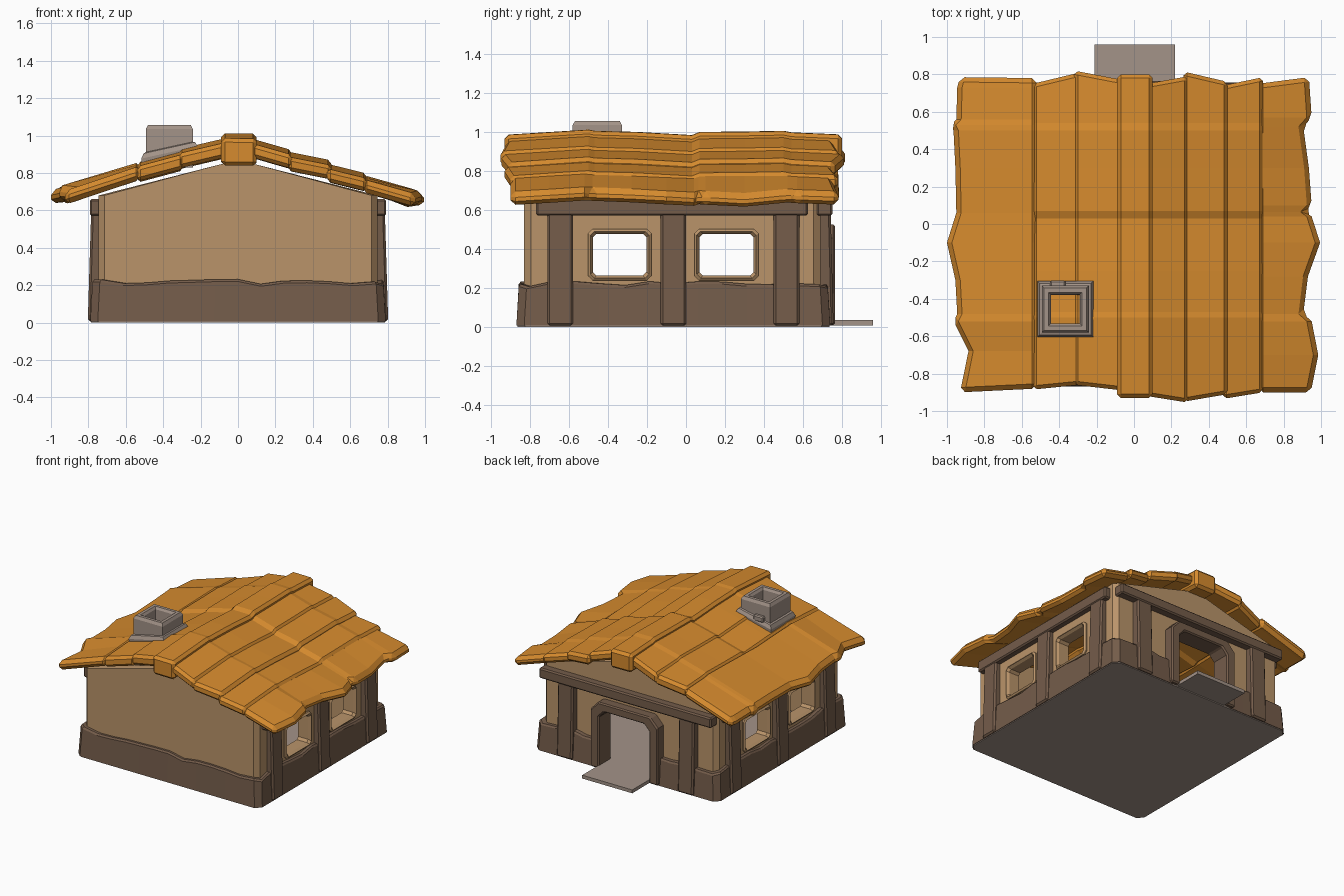
import bpy, bmesh, random
from mathutils import Vector

if "Cube" in bpy.data.objects:
    bpy.data.objects.remove(bpy.data.objects["Cube"])
random.seed(4)


def mat(name, r, g, b):
    m = bpy.data.materials.new(name)
    lin = [((c / 255 + 0.055) / 1.055) ** 2.4 for c in (r, g, b)]
    m.diffuse_color = (*lin, 1)
    m.use_nodes = True
    m.node_tree.nodes["Principled BSDF"].inputs["Base Color"].default_value = m.diffuse_color
    return m


ORANGE = mat("orange_roof", 214, 139, 46)
BROWN = mat("brown_timber", 116, 92, 74)
TAN = mat("tan_plaster", 186, 148, 106)
GREY = mat("grey_stone", 163, 147, 136)


def loft(name, sections, m, ring=False, bevel=0):
    """Skin equal-length closed loops; cap the ends or close into a ring."""
    bm = bmesh.new()
    rows = [[bm.verts.new(p) for p in s] for s in sections]
    k = len(rows[0])
    pairs = list(zip(rows, rows[1:])) + ([(rows[-1], rows[0])] if ring else [])
    for a, b in pairs:
        for i in range(k):
            j = (i + 1) % k
            bm.faces.new((a[i], a[j], b[j], b[i]))
    if not ring:
        bm.faces.new(rows[0])
        bm.faces.new(rows[-1])
    bmesh.ops.recalc_face_normals(bm, faces=bm.faces)
    me = bpy.data.meshes.new(name)
    bm.to_mesh(me)
    bm.free()
    me.materials.append(m)
    ob = bpy.data.objects.new(name, me)
    bpy.context.collection.objects.link(ob)
    if bevel:
        mod = ob.modifiers.new("bevel", 'BEVEL')
        mod.width, mod.segments = bevel, 1
        mod.limit_method, mod.angle_limit = 'ANGLE', 0.8
    return ob


def box(name, x0, x1, y0, y1, z0, z1, m, bevel=0):
    return loft(name, [[(x0, y0, z), (x1, y0, z), (x1, y1, z), (x0, y1, z)]
                       for z in (z0, z1)], m, bevel=bevel)


def interp(table, y):
    for (a, u), (b, v) in zip(table, table[1:]):
        if y <= b:
            return u + (v - u) * max(0, (y - a) / (b - a))
    return table[-1][1]


# floor slab and doorstep
C = 0.04
outline = [(-.785 + C, -.865), (.785 - C, -.865), (.785, -.865 + C), (.785, .735 - C),
           (.785 - C, .735), (-.785 + C, .735), (-.785, .735 - C), (-.785, -.865 + C)]
loft("floor_slab", [[(x, y, z) for x, y in outline] for z in (0, .03)], GREY)
box("doorstep", -.21, .22, .6, .96, .008, .034, GREY)

# plaster walls with chamfered corners, hollowed and cut for windows and door
walls = loft("walls", [[(-h, y, .012), (h, y, .012), (h, y, .68), (.08, y, .85),
                        (-.08, y, .85), (-h, y, .68)]
                       for y, h in ((-.83, .715), (-.795, .745), (.655, .745), (.69, .715))], TAN)
WINDOWS = ((-.49, -.19), (.055, .36))
cutters = [box("room_cutter", -.67, .67, -.77, .63, -.2, 1.2, TAN),
           box("door_cutter", -.24, .24, .5, .9, -.1, .48, TAN)]
cutters += [box("window_cutter", -1, 1, a, b, .25, .49, TAN) for a, b in WINDOWS]
bpy.context.view_layer.objects.active = walls
for c in cutters:
    mod = walls.modifiers.new("cut", 'BOOLEAN')
    mod.operation, mod.object, mod.solver = 'DIFFERENCE', c, 'EXACT'
    bpy.ops.object.modifier_apply(modifier=mod.name)
    bpy.data.objects.remove(c)


# window frames
def chamfer_rect(a, b, c, d, k):
    return [(a + k, c), (b - k, c), (b, c + k), (b, d - k),
            (b - k, d), (a + k, d), (a, d - k), (a, c + k)]


for s in (-1, 1):
    for a, b in WINDOWS:
        outer = chamfer_rect(a - .012, b + .012, .238, .502, .022)
        mid = chamfer_rect(a, b, .25, .49, .02)
        inner = chamfer_rect(a + .013, b - .013, .263, .477, .018)
        loft("window_frame", [[(s * .66, *o), (s * .755, *o), (s * .765, *m), (s * .745, *i),
                               (s * .66, *i)] for o, m, i in zip(outer, mid, inner)],
             TAN, ring=True)

# uneven timber skirt around the walls, open at the door
path = [(-.26, .74), (-.75, .74), (-.79, .70), (-.79, -.83), (-.75, -.87),
        (.75, -.87), (.79, -.83), (.79, .70), (.75, .74), (.26, .74)]
stations = []
for p, q in zip(path, path[1:]):
    p, q = Vector(p), Vector(q)
    n = max(1, round((q - p).length / .13))
    stations += [p.lerp(q, i / n) for i in range(n)]
stations.append(Vector(path[-1]))
skirt = []
for p in stations:
    h = .218 + random.uniform(-.014, .018)
    top = (p.x * .985, (p.y + .065) * .985 - .065)
    ins = (p.x * .91, (p.y + .065) * .91 - .065)
    skirt.append([(p.x, p.y, .006), (*top, h - .012), (top[0] * .988, top[1] * .988, h),
                  (*ins, h), (*ins, .006)])
loft("timber_skirt", skirt, BROWN)

# side posts and beams, mirrored left and right
for s in (-1, 1):
    for y in (-.645, -.065, .515):
        loft("side_post", [[(s * .71, y - .066, z), (s * x, y - .066, z),
                            (s * x, y + .066, z), (s * .71, y + .066, z)]
                           for x, z in ((.803, .006), (.785, .6))], BROWN, bevel=.012)
    x0, x1 = sorted((s * .725, s * .792))
    box("side_beam", x0, x1, -.77, .625, .57, .66, BROWN, .01)

# back posts, back beam and door frame
for x in (-.52, .52):
    loft("back_post", [[(x - .066, .66, z), (x - .066, y, z), (x + .066, y, z), (x + .066, .66, z)]
                       for y, z in ((.757, .006), (.742, .6))], BROWN, bevel=.012)
box("back_beam", -.74, .74, .67, .752, .57, .65, BROWN, .01)
outer = [(-.29, .01), (-.29, .455), (-.225, .525), (.225, .525), (.29, .455), (.29, .01)]
inner = [(-.215, .01), (-.215, .41), (-.17, .46), (.17, .46), (.215, .41), (.215, .01)]
loft("door_frame", [[(o[0], .61, o[1]), (o[0], .765, o[1]), (i[0], .765, i[1]), (i[0], .61, i[1])]
                    for o, i in zip(outer, inner)], BROWN, bevel=.01)

# roof made of overlapping wavy strips running front to back
WAVE = [(-.95, -.028), (-.5, 0), (-.47, -.006), (-.25, -.012), (.03, -.028), (.07, -.012),
        (.3, -.01), (.5, -.006), (.54, -.014), (.82, -.026)]
LEFT = [(-.9, -.93), (-.68, -.885), (-.52, -.965), (-.48, -.945), (-.3, -.955), (-.1, -1.0),
        (.06, -.95), (.3, -.955), (.5, -.965), (.53, -.98), (.56, -.95), (.73, -.945), (.79, -.93)]
RIGHT = [(-.9, .945), (-.7, .985), (-.52, .95), (-.48, .905), (-.28, .93), (-.1, .995),
         (.04, .95), (.065, .915), (.1, .95), (.3, .935), (.52, .905), (.57, .95), (.79, .935)]
DIP = [(-.9, .0), (.0, .0), (.25, -.03), (.55, .0), (.8, .0)]


def strip(name, inner, outer, front, back, thick=.07, eave=None, bevel=.02):
    (x0, z0), (x1, z1) = inner, outer
    ys = [y for y, _ in (eave or WAVE)[1:-1]]
    rows = []
    for i in range(len(ys) + 2):
        y0, y1 = ((front if i == 0 else back) if i in (0, len(ys) + 1) else (ys[i - 1],) * 2)
        xe = interp(eave, y1) if eave else x1
        d = interp(WAVE, y0)
        e = interp(DIP, y1) if eave and x1 > 0 else 0
        ze = z1 + d + e
        rows.append([(x0, y0, z0 + d), (xe, y1, ze), (xe, y1, ze - thick), (x0, y0, z0 + d - thick)])
    return loft(name, rows, ORANGE, bevel=bevel)


strip("roof_ridge", (-.09, 1.012), (.10, 1.01), (-.93, -.93), (.80, .80), .145)
strip("roof_left_upper", (-.06, .988), (-.32, .927), (-.89, -.86), (.77, .82), .08)
strip("roof_left_middle", (-.29, .923), (-.54, .856), (-.86, -.885), (.81, .75), .08)
strip("roof_left_eave", (-.52, .862), (-.97, .728), (-.88, -.90), (.78, .785), .075, LEFT, .026)
strip("roof_right_upper", (.07, .985), (.29, .922), (-.92, -.955), (.75, .79), .075)
strip("roof_right_second", (.265, .915), (.50, .868), (-.95, -.91), (.815, .76), .075)
strip("roof_right_third", (.475, .85), (.69, .797), (-.935, -.90), (.74, .785), .07)
strip("roof_right_eave", (.665, .792), (.97, .712), (-.90, -.90), (.75, .785), .07, RIGHT, .026)


# chimney: open square tube with a sloped collar
def square_ring(name, profile, slope=0):
    loft(name, [[(-.367 + sx * h, -.455 + sy * h, z + slope * sx * h) for h, z in profile]
                for sx, sy in ((-1, -1), (1, -1), (1, 1), (-1, 1))], GREY, ring=True)


square_ring("chimney_tube", [(.126, .83), (.126, 1.035), (.114, 1.057), (.09, 1.057),
                             (.078, 1.04), (.075, .83)])
square_ring("chimney_collar", [(.142, .82), (.15, .91), (.138, .935), (.11, .945), (.11, .82)], .22)
box("chimney_brick", -.45, -.365, -.34, -.302, .91, .955, GREY, .008)
